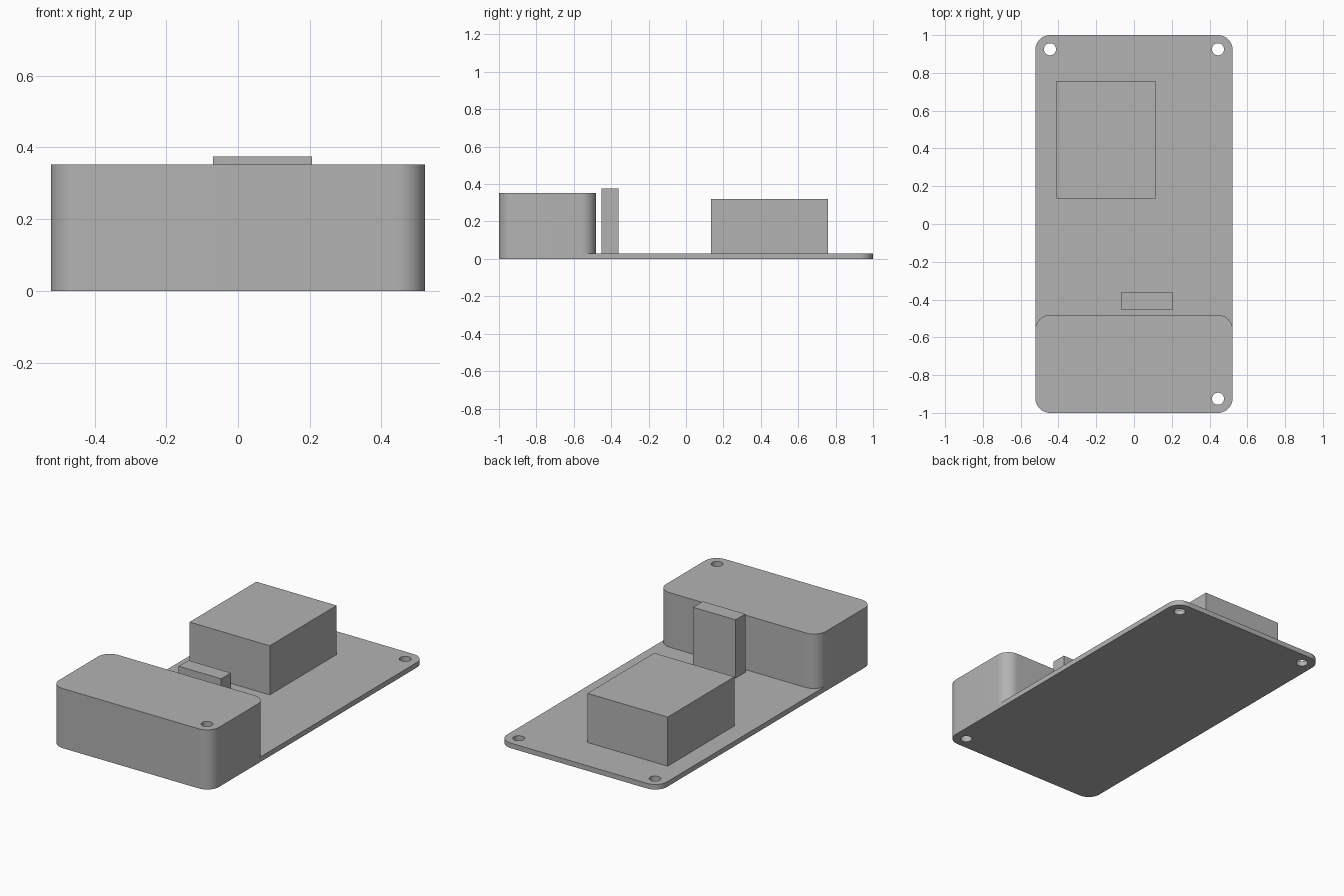
import bpy
import bmesh
from math import cos, sin, pi, radians

cube = bpy.data.objects.get("Cube")
if cube:
    bpy.data.objects.remove(cube, do_unlink=True)

grey = bpy.data.materials.new("plain_grey")
grey.use_nodes = True
COLOUR = (0.45, 0.45, 0.45, 1)
grey.diffuse_color = COLOUR
grey.node_tree.nodes["Principled BSDF"].inputs["Base Color"].default_value = COLOUR

HALF_W, CORNER, PLATE_TOP = 0.522, 0.077, 0.03
HOLE_X, HOLE_Y, HOLE_R = 0.445, 0.925, 0.032


def prism(name, outline, z0, z1):
    """Extrude a closed outline from z0 up to z1."""
    bm = bmesh.new()
    base = bm.faces.new([bm.verts.new((x, y, z0)) for x, y in outline])
    top = bmesh.ops.extrude_face_region(bm, geom=[base])["geom"]
    for v in top:
        if isinstance(v, bmesh.types.BMVert):
            v.co.z = z1
    bmesh.ops.recalc_face_normals(bm, faces=bm.faces)
    mesh = bpy.data.meshes.new(name)
    bm.to_mesh(mesh)
    bm.free()
    mesh.materials.append(grey)
    obj = bpy.data.objects.new(name, mesh)
    bpy.context.collection.objects.link(obj)
    return obj


def rectangle(x0, x1, y0, y1):
    return [(x0, y0), (x1, y0), (x1, y1), (x0, y1)]


def rounded(x0, x1, y0, y1, r, steps=12):
    centres = rectangle(x0 + r, x1 - r, y0 + r, y1 - r)
    points = []
    for i, (cx, cy) in enumerate(centres):
        for s in range(steps + 1):
            a = pi + (i + s / steps) * pi / 2
            points.append((cx + r * cos(a), cy + r * sin(a)))
    return points


def circle(cx, cy, r, sides=32):
    return [(cx + r * cos(2 * pi * i / sides), cy + r * sin(2 * pi * i / sides))
            for i in range(sides)]


def boolean(target, other, operation):
    mod = target.modifiers.new(operation.lower(), "BOOLEAN")
    mod.object, mod.operation, mod.solver = other, operation, "EXACT"
    bpy.context.view_layer.objects.active = target
    bpy.ops.object.modifier_apply(modifier=mod.name)
    bpy.data.objects.remove(other, do_unlink=True)


# Base plate with the raised front housing fused to it
base = prism("base_plate", rounded(-HALF_W, HALF_W, -1, 1, CORNER), 0, PLATE_TOP)
housing = prism("front_housing", rounded(-HALF_W, HALF_W, -1, -0.482, CORNER), 0, 0.352)
boolean(base, housing, "UNION")

# Screw holes in three corners, one running through the housing
for sx, sy in ((-1, 1), (1, 1), (1, -1)):
    drill = prism("drill", circle(sx * HOLE_X, sy * HOLE_Y, HOLE_R), -0.1, 0.5)
    boolean(base, drill, "DIFFERENCE")

bpy.ops.object.select_all(action="DESELECT")
base.select_set(True)
bpy.context.view_layer.objects.active = base
bpy.ops.object.shade_smooth_by_angle(angle=radians(30))

# Components standing on the plate
prism("large_block", rectangle(-0.411, 0.113, 0.135, 0.758), PLATE_TOP, 0.32)
prism("upright_tab", rectangle(-0.07, 0.207, -0.453, -0.362), PLATE_TOP, 0.375)
